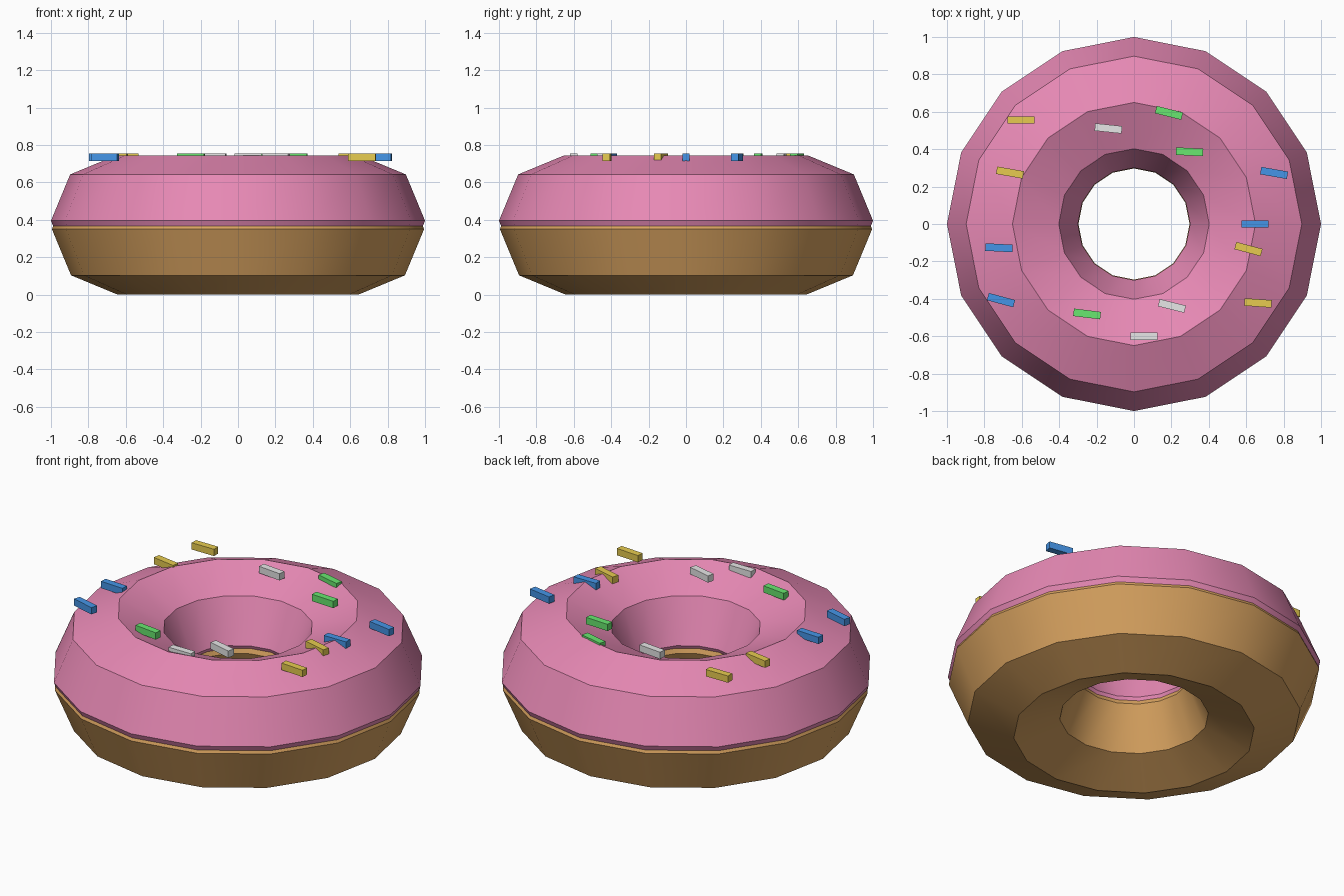
import bpy
from math import radians

cube = bpy.data.objects.get("Cube")
if cube:
    bpy.data.objects.remove(cube, do_unlink=True)


def material(name, rgb):
    m = bpy.data.materials.new(name)
    m.use_nodes = True
    colour = (*rgb, 1)
    m.diffuse_color = colour
    m.node_tree.nodes["Principled BSDF"].inputs["Base Color"].default_value = colour
    return m


dough = material("golden dough", (0.68, 0.36, 0.115))
pink = material("pink icing", (0.8, 0.25, 0.46))
blue = material("blue sugar", (0.06, 0.3, 0.8))
yellow = material("yellow sugar", (0.8, 0.6, 0.08))
green = material("green sugar", (0.14, 0.8, 0.16))
white = material("white sugar", (0.8, 0.8, 0.8))


def ring(name, z, major, minor, mat):
    """Low-poly ring, rounded around, with crisp edges across its section."""
    bpy.ops.mesh.primitive_torus_add(
        location=(0, 0, z), major_radius=major, minor_radius=minor,
        major_segments=16, minor_segments=8)
    ob = bpy.context.object
    ob.name = name
    ob.data.materials.append(mat)
    bpy.ops.object.shade_smooth_by_angle(angle=radians(30))


# Dough ring with the icing ring overlapping its upper half
ring("dough_ring", 0.35, 0.646, 0.349, dough)
ring("icing_ring", 0.395, 0.65, 0.35, pink)

# Sprinkles: x, y, turn in degrees
sprinkles = {
    yellow: [(-0.605, 0.556, 0), (-0.663, 0.275, -10),
             (0.612, -0.134, -15), (0.663, -0.422, -4)],
    blue: [(-0.722, -0.127, -3), (-0.711, -0.407, -15),
           (0.749, 0.273, -10), (0.647, 0, 0)],
    green: [(-0.251, -0.481, -7), (0.187, 0.594, -14), (0.297, 0.386, -3)],
    white: [(-0.137, 0.511, -6), (0.203, -0.438, -14), (0.053, -0.599, 0)],
}
for mat, places in sprinkles.items():
    for i, (x, y, turn) in enumerate(places, 1):
        bpy.ops.mesh.primitive_cube_add(
            size=1, location=(x, y, 0.735), rotation=(0, 0, radians(turn)))
        ob = bpy.context.object
        ob.name = f"{mat.name.split()[0]}_sprinkle_{i}"
        ob.scale = (0.145, 0.04, 0.04)
        ob.data.materials.append(mat)
